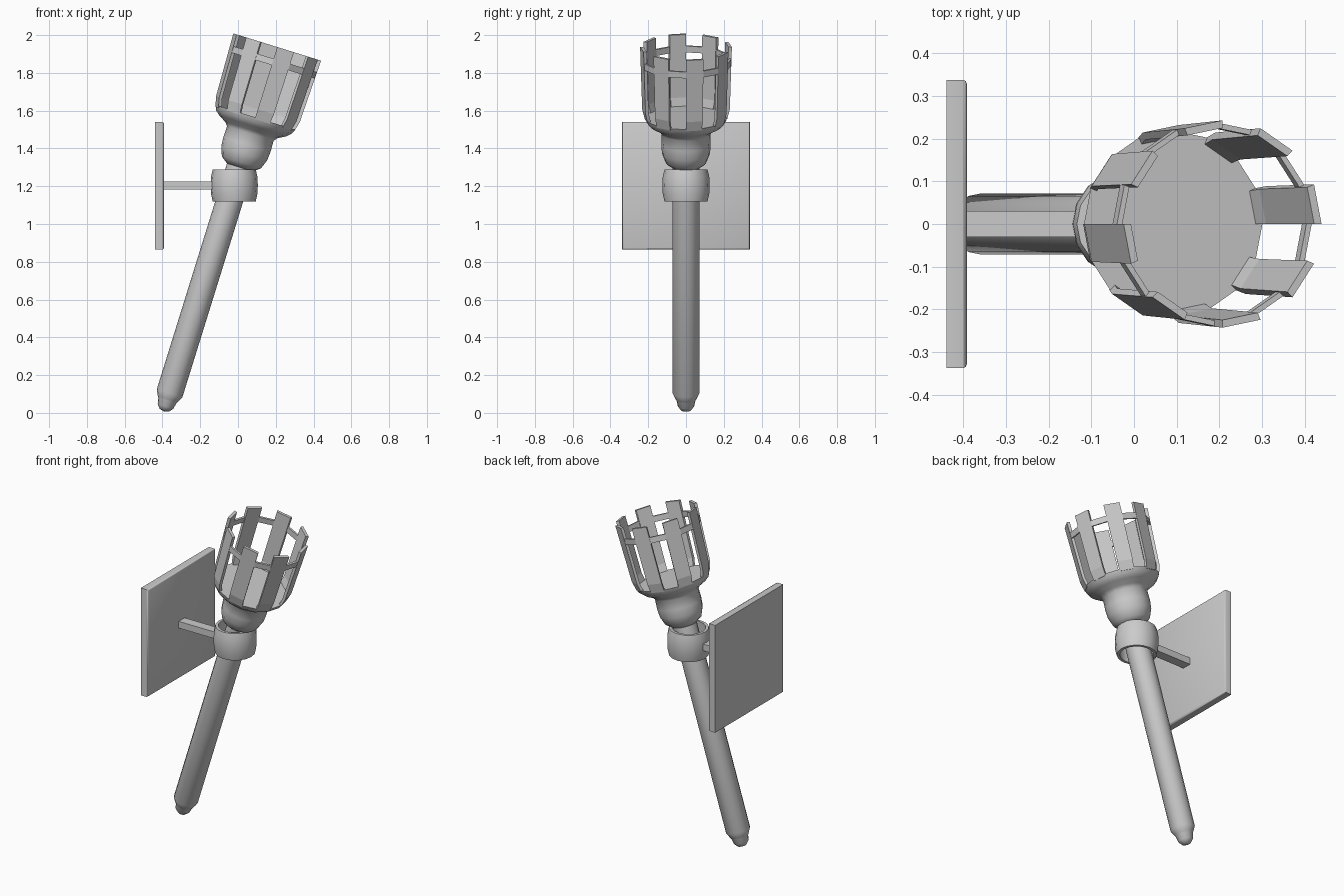
import bpy, bmesh
from math import radians, cos, sin
from mathutils import Matrix, Vector

if "Cube" in bpy.data.objects:
    bpy.data.objects.remove(bpy.data.objects["Cube"])

SIDES = 16
STEP = 360 / SIDES
# torch axis: leans towards +x from its lower tip
LEAN = Matrix.Translation((-0.392, 0, 0.008)) @ Matrix.Rotation(radians(17.27), 4, 'Y')


def finish(name, bm, matrix=Matrix(), smooth=None):
    bmesh.ops.remove_doubles(bm, verts=bm.verts, dist=1e-5)
    bmesh.ops.recalc_face_normals(bm, faces=bm.faces)
    bm.transform(matrix)
    mesh = bpy.data.meshes.new(name)
    bm.to_mesh(mesh)
    bm.free()
    obj = bpy.data.objects.new(name, mesh)
    bpy.context.collection.objects.link(obj)
    if smooth:
        bpy.ops.object.select_all(action='DESELECT')
        obj.select_set(True)
        bpy.context.view_layer.objects.active = obj
        bpy.ops.object.shade_smooth_by_angle(angle=radians(smooth))
    return obj


def lathe(name, profile, matrix=Matrix(), closed=False, smooth=40):
    """Spin a (radius, height) profile around z."""
    bm = bmesh.new()
    verts = [bm.verts.new((r, 0, h)) for r, h in profile]
    edges = [bm.edges.new(pair) for pair in zip(verts, verts[1:])]
    if closed:
        edges.append(bm.edges.new((verts[-1], verts[0])))
    bmesh.ops.spin(bm, geom=verts + edges, cent=(0, 0, 0), axis=(0, 0, 1),
                   angle=radians(360), steps=SIDES)
    return finish(name, bm, matrix, smooth)


def box(name, low, high):
    bm = bmesh.new()
    low, high = Vector(low), Vector(high)
    size = high - low
    bmesh.ops.create_cube(bm, size=1)
    bm.transform(Matrix.Translation((low + high) / 2) @ Matrix.Diagonal((*size, 1)))
    return bm


def slat(name, start):
    """Upright basket slat: a bent strip filling one side of the polygon."""
    outline = [(0.218, 1.62), (0.232, 1.675), (0.243, 2.02),
               (0.225, 2.02), (0.214, 1.675), (0.200, 1.62)]
    bm = bmesh.new()
    a, b = [[bm.verts.new((r * cos(ang), r * sin(ang), h)) for r, h in outline]
            for ang in (radians(start), radians(start + STEP))]
    n = len(outline)
    for i in range(n):
        j = (i + 1) % n
        bm.faces.new((a[i], a[j], b[j], b[i]))
    for s in (a, b):
        bm.faces.new((s[0], s[1], s[4], s[5]))
        bm.faces.new((s[1], s[2], s[3], s[4]))
    return finish(name, bm, LEAN)


# Handle with rounded tip
lathe("handle", [(0, 0), (0.025, 0.006), (0.043, 0.027), (0.05, 0.06), (0.055, 0.068),
                 (0.071, 0.1), (0.071, 1.37), (0, 1.37)], LEAN)

# Bulb and flared bowl under the basket
lathe("bowl", [(0, 1.35), (0.07, 1.352), (0.108, 1.38), (0.127, 1.43), (0.131, 1.48),
               (0.129, 1.54), (0.145, 1.56), (0.185, 1.582), (0.21, 1.605),
               (0.219, 1.63), (0, 1.63)], LEAN)

# Basket: alternate sides carry a slat, tied by a thin hoop
for k in range(SIDES // 2):
    slat(f"basket_slat_{k + 1}", 2 * k * STEP)
lathe("basket_hoop", [(0.226, 1.92), (0.239, 1.92), (0.239, 1.955), (0.226, 1.955)],
      LEAN, closed=True, smooth=15)

# Upright holding collar, open in the middle
lathe("collar", [(0.114, 1.12), (0.123, 1.16), (0.125, 1.205), (0.123, 1.25), (0.114, 1.288),
                 (0.097, 1.288), (0.104, 1.205), (0.097, 1.12)],
      Matrix.Translation((-0.02, 0, 0)), closed=True)

# Arm from wall plate to collar
finish("bracket_arm", box("arm", (-0.4, -0.03, 1.183), (-0.132, 0.03, 1.225)))

# Wall plate, front edges softened
bm = box("plate", (-0.44, -0.338, 0.865), (-0.392, 0.338, 1.54))
front = [e for e in bm.edges if all(v.co.x > -0.4 for v in e.verts)]
bmesh.ops.bevel(bm, geom=front, offset=0.009, segments=2, profile=0.5, affect='EDGES')
finish("wall_plate", bm, smooth=50)
